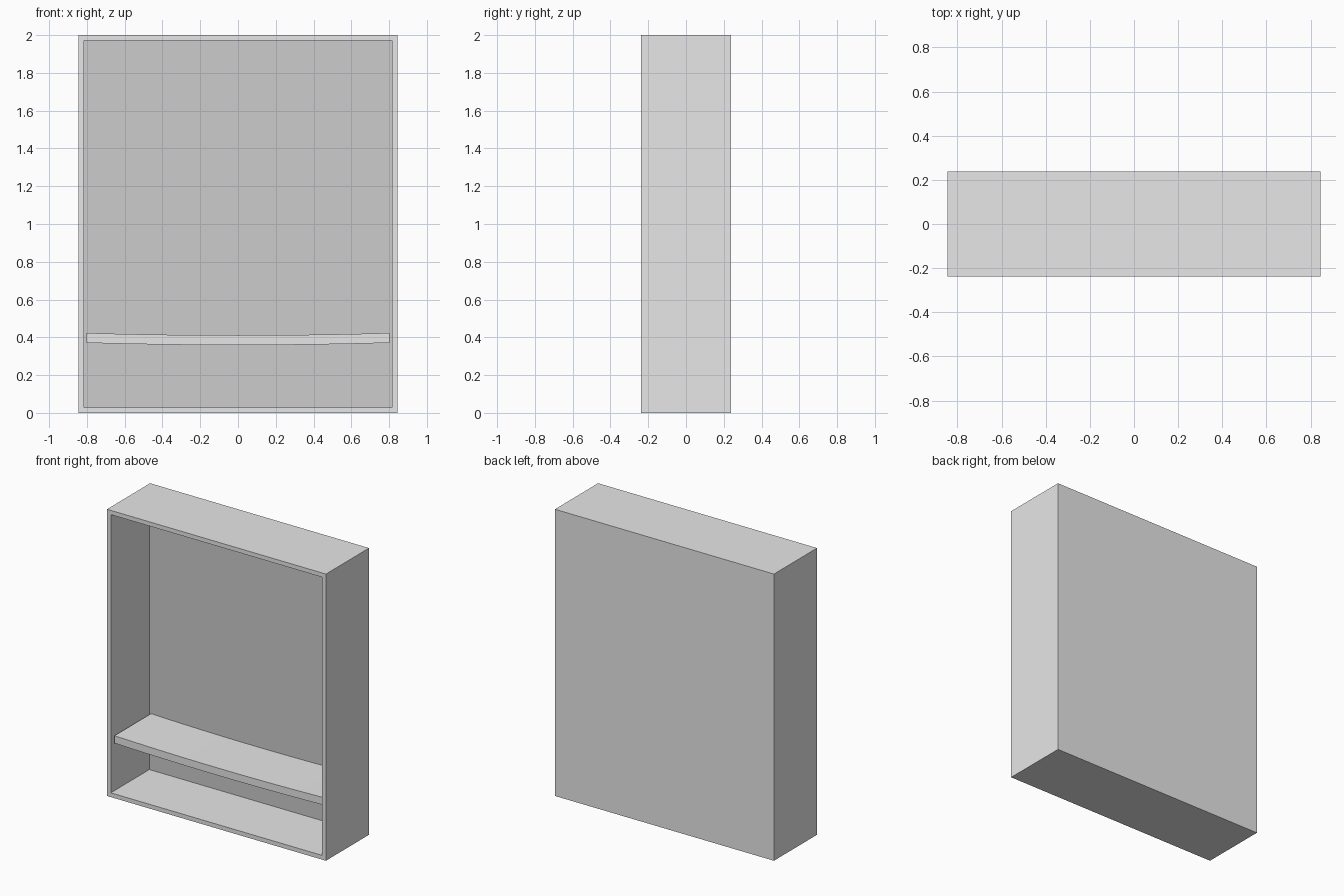
import bpy, bmesh

if "Cube" in bpy.data.objects:
    bpy.data.objects.remove(bpy.data.objects["Cube"])

W, D, H = 0.845, 0.2375, 2.0      # half width, half depth, height
T = 0.042                         # board thickness
INNER_BACK = D - 0.05             # y of the inner back surface


def flat_colour(name, value):
    mat = bpy.data.materials.new(name)
    mat.diffuse_color = (value, value, value, 1)
    mat.use_nodes = True
    mat.node_tree.nodes["Principled BSDF"].inputs["Base Color"].default_value = mat.diffuse_color
    return mat


light_grey = flat_colour("light grey", 0.8)
inner_grey = flat_colour("inner grey", 0.604)


def add_object(name, bm, mats):
    bmesh.ops.recalc_face_normals(bm, faces=bm.faces[:])
    mesh = bpy.data.meshes.new(name)
    bm.to_mesh(mesh)
    bm.free()
    for m in mats:
        mesh.materials.append(m)
    obj = bpy.data.objects.new(name, mesh)
    bpy.context.collection.objects.link(obj)
    return obj


# Cabinet: a box with its front face inset and pushed back into a niche
bm = bmesh.new()
bmesh.ops.create_cube(bm, size=1)
for v in bm.verts:
    v.co = (v.co.x * 2 * W, v.co.y * 2 * D, (v.co.z + 0.5) * H)
bm.normal_update()
front = min(bm.faces, key=lambda f: f.calc_center_median().y)
bmesh.ops.inset_region(bm, faces=[front], thickness=T)
old = set(bm.faces)
niche = bmesh.ops.extrude_discrete_faces(bm, faces=[front])["faces"][0]
for v in niche.verts:
    v.co.y = INNER_BACK
# The niche lining is the darker colour
for f in bm.faces:
    c = f.calc_center_median()
    inside = abs(c.x) < W - T + 0.01 and T - 0.01 < c.z < H - T + 0.01
    f.material_index = int(inside and -D + 0.01 < c.y < D - 0.01)
add_object("cabinet", bm, [light_grey, inner_grey])

# Shelf: a board sagging gently in the middle
SEGMENTS, SAG = 12, 0.012
half = W - T
bm = bmesh.new()
rings = []
for i in range(SEGMENTS + 1):
    t = 2 * i / SEGMENTS - 1
    top = 0.423 - SAG * (1 - t * t)
    rings.append([bm.verts.new((t * half, y, z)) for y, z in (
        (-0.215, top - 0.052), (INNER_BACK, top - 0.052),
        (INNER_BACK, top), (-0.215, top))])
for a, b in zip(rings, rings[1:]):
    for j in range(4):
        k = (j + 1) % 4
        bm.faces.new((a[j], a[k], b[k], b[j]))
bm.faces.new(rings[0])
bm.faces.new(rings[-1])
shelf = add_object("sagging_shelf", bm, [light_grey])

# Smooth the curved boards while keeping their edges sharp
bpy.ops.object.select_all(action='DESELECT')
shelf.select_set(True)
bpy.context.view_layer.objects.active = shelf
bpy.ops.object.shade_smooth_by_angle()
